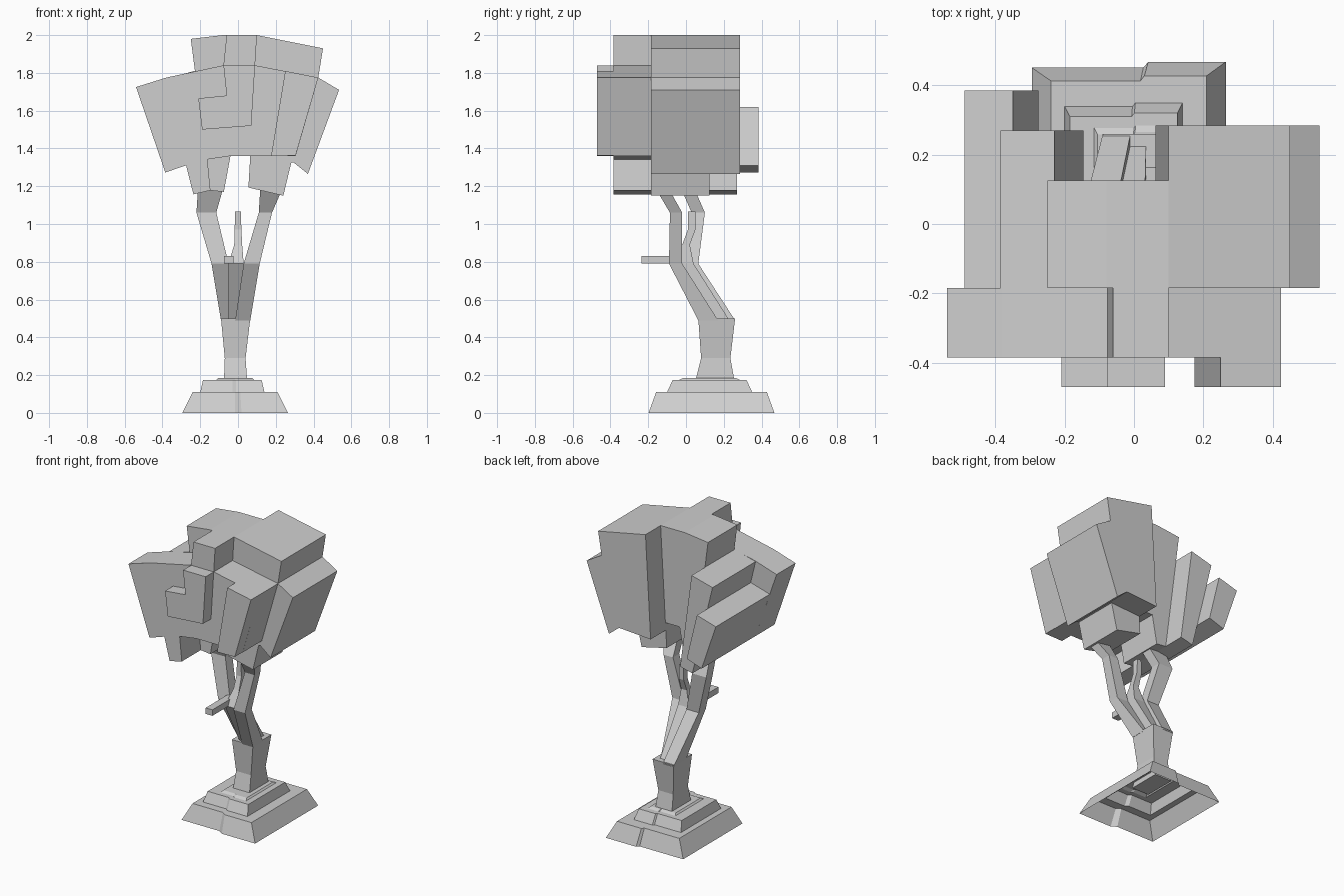
import bpy, bmesh

cube = bpy.data.objects.get("Cube")
if cube:
    bpy.data.objects.remove(cube, do_unlink=True)

grey = bpy.data.materials.new("plain_grey")
grey.use_nodes = True
colour = (0.62, 0.62, 0.62, 1)
grey.diffuse_color = colour
grey.node_tree.nodes["Principled BSDF"].inputs["Base Color"].default_value = colour


def finish(name, bm):
    bmesh.ops.recalc_face_normals(bm, faces=bm.faces)
    mesh = bpy.data.meshes.new(name)
    bm.to_mesh(mesh)
    bm.free()
    mesh.materials.append(grey)
    obj = bpy.data.objects.new(name, mesh)
    bpy.context.collection.objects.link(obj)
    return obj


def slab(name, profile, front, back):
    """Extrude an x-z outline along y."""
    bm = bmesh.new()
    face = bm.faces.new([bm.verts.new((x, front, z)) for x, z in profile])
    ext = bmesh.ops.extrude_face_region(bm, geom=[face])["geom"]
    moved = [v for v in ext if isinstance(v, bmesh.types.BMVert)]
    bmesh.ops.translate(bm, verts=moved, vec=(0, back - front, 0))
    return finish(name, bm)


def loft(name, rings, cap_start=True):
    """Bridge rings that all have the same number of points."""
    bm = bmesh.new()
    loops = [[bm.verts.new(p) for p in ring] for ring in rings]
    for a, b in zip(loops, loops[1:]):
        for i in range(len(a)):
            j = (i + 1) % len(a)
            bm.faces.new((a[i], a[j], b[j], b[i]))
    bm.faces.new(loops[-1])
    if cap_start:
        bm.faces.new(loops[0])
    return finish(name, bm)


def limb(name, sections):
    """Four-sided limb through sections of (z, x0, x1, y0, y1)."""
    loft(name, [[(x0, y0, z), (x1, y0, z), (x1, y1, z), (x0, y1, z)]
                for z, x0, x1, y0, y1 in sections])


# Foliage: stepped slabs fanning out from the trunk
slab("foliage_front", [(-.54, 1.725), (-.38, 1.775), (-.077, 1.84), (-.06, 2),
                       (.10, 2), (.09, 1.84), (.425, 1.775), (.305, 1.36),
                       (-.04, 1.36), (-.162, 1.342), (-.146, 1.178),
                       (-.236, 1.157), (-.275, 1.31), (-.385, 1.273)], -.385, -.185)
slab("foliage_front_hook", [(-.21, 1.665), (-.06, 1.68), (-.077, 1.84),
                            (.09, 1.84), (.07, 1.52), (-.19, 1.50)], -.47, -.385)
slab("foliage_front_left", [(.25, 1.81), (.425, 1.775), (.305, 1.362),
                            (.175, 1.36)], -.47, -.385)
slab("foliage_centre", [(-.25, 1.98), (-.08, 2), (.10, 2), (.10, 1.5), (.30, 1.4),
                        (.24, 1.15), (.055, 1.193), (.065, 1.36), (-.04, 1.36),
                        (-.075, 1.17), (-.146, 1.178)], -.185, .125)
slab("foliage_left", [(.10, 2), (.45, 1.93), (.425, 1.775), (.535, 1.71),
                      (.37, 1.265), (.295, 1.325), (.062, 1.31)], -.185, .285)
slab("foliage_right_inner", [(-.385, 1.77), (-.23, 1.81), (-.146, 1.178),
                             (-.236, 1.157)], -.185, .27)
slab("foliage_right_outer", [(-.49, 1.58), (-.35, 1.62), (-.275, 1.31),
                             (-.385, 1.273)], -.185, .385)

# Trunk and its branches
limb("trunk", [(.15, -.075, .05, .045, .26), (.29, -.07, .04, .08, .235),
               (.5, -.09, .065, .065, .26)])
limb("left_branch", [(.49, -.015, .065, .065, .17), (.79, .03, .115, -.09, -.02),
                     (1.06, .11, .18, -.085, -.02), (1.22, .12, .25, -.18, -.11)])
limb("right_branch", [(.49, -.09, -.01, .13, .26), (.79, -.14, -.05, -.01, .065),
                      (1.06, -.22, -.115, .03, .10), (1.22, -.21, -.07, -.04, .03)])
limb("middle_twig", [(.49, -.05, .035, .09, .23), (.79, -.05, .03, -.07, .04),
                     (.89, -.02, .022, -.02, .02), (.97, -.018, .018, .01, .05),
                     (1.065, -.015, .015, .01, .05)])
limb("side_twig", [(.79, -.075, -.025, -.235, 0), (.83, -.075, -.025, -.235, 0)])

# Stepped hollow base with staggered front and back edges
outline = [(-1, -.93), (0, -.93), (.12, -1), (1, -1),
           (1, 1), (.2, 1), (.15, .95), (-1, .95)]
tiers = [(-.015, .135, .28, .333, 0), (-.015, .135, .225, .293, .11),
         (-.03, .125, .17, .225, .11), (-.03, .125, .155, .195, .175),
         (-.015, .125, .10, .16, .175), (-.015, .125, .09, .14, .185)]
loft("stepped_base", [[(cx + sx * u, cy + sy * v, z) for u, v in outline]
                      for cx, cy, sx, sy, z in tiers], cap_start=False)
